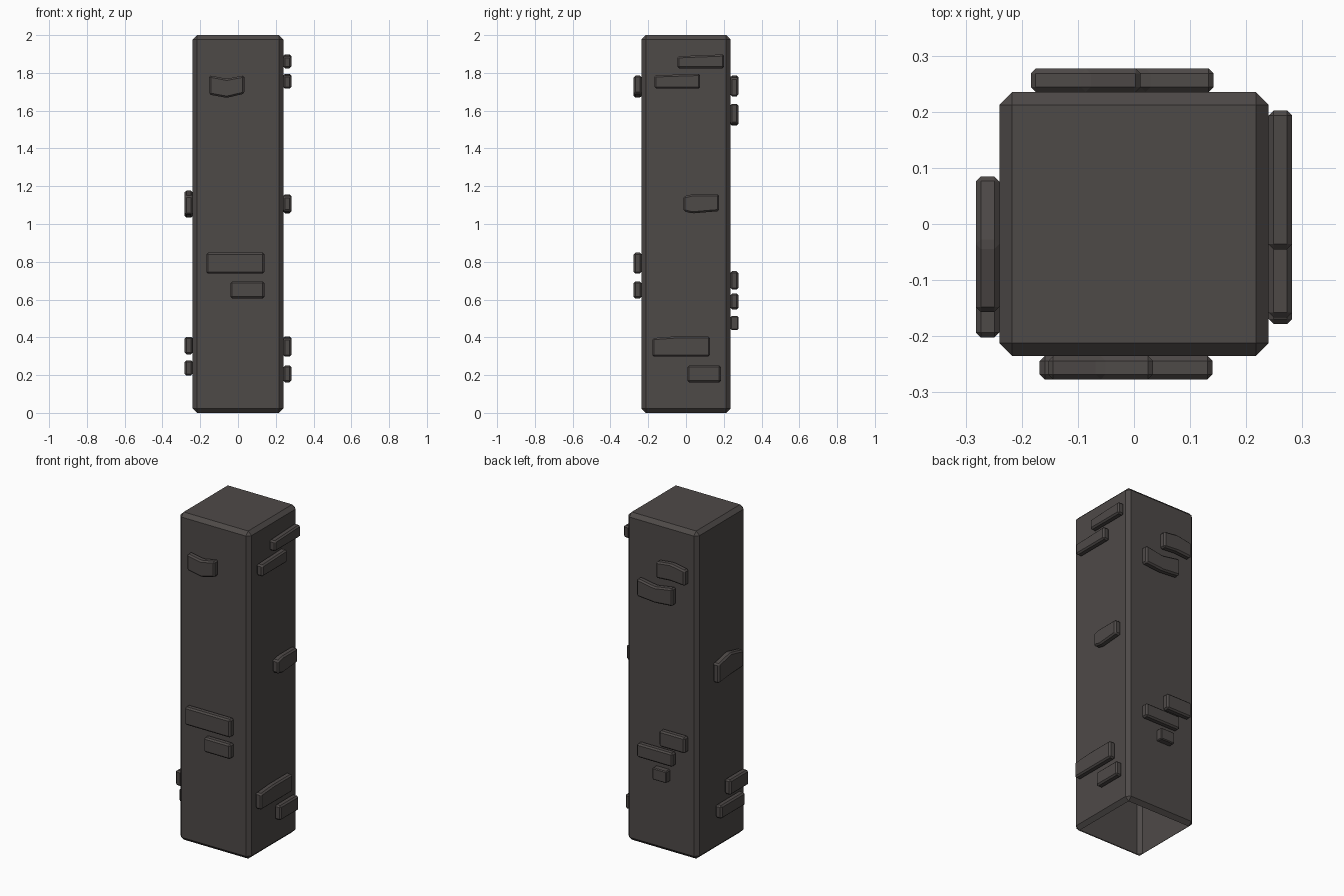
import bpy, bmesh
from mathutils import Vector

if "Cube" in bpy.data.objects:
    bpy.data.objects.remove(bpy.data.objects["Cube"])

stone = bpy.data.materials.new("dark_stone")
stone.diffuse_color = (0.076, 0.067, 0.064, 1)
stone.use_nodes = True
stone.node_tree.nodes["Principled BSDF"].inputs["Base Color"].default_value = stone.diffuse_color

HX, HY, H = 0.24, 0.235, 2.0   # pillar half sizes and height
OUT = 0.042                    # how far the bricks stand out


def finish(bm, name):
    mesh = bpy.data.meshes.new(name)
    bm.to_mesh(mesh)
    bm.free()
    mesh.materials.append(stone)
    obj = bpy.data.objects.new(name, mesh)
    bpy.context.collection.objects.link(obj)
    return obj


def chamfer(bm, width):
    bmesh.ops.recalc_face_normals(bm, faces=bm.faces[:])
    bmesh.ops.bevel(bm, geom=bm.edges[:], offset=width, segments=1,
                    affect='EDGES', clamp_overlap=True)


# Pillar: chamfered box, hollow with an open bottom
bm = bmesh.new()
bmesh.ops.create_cube(bm, size=1)
for v in bm.verts:
    v.co = Vector((v.co.x * 2 * HX, v.co.y * 2 * HY, (v.co.z + 0.5) * H))
chamfer(bm, 0.0225)
bottom = [f for f in bm.faces if f.calc_center_median().z < 1e-4]
bmesh.ops.delete(bm, geom=bottom, context='FACES_ONLY')
finish(bm, "pillar")


# Raised brick: outline in (u, z) on one wall, pushed outward
def brick(name, side, u0, u1, low, high, mid=0.5, bevel=0.009):
    us = (u0, u0 + (u1 - u0) * mid, u1) if len(low) == 3 else (u0, u1)
    outline = list(zip(us, low)) + list(zip(us, high))[::-1]

    def place(u, z, d):
        return {"front": (u, -HY - d, z), "back": (u, HY + d, z),
                "left": (-HX - d, u, z), "right": (HX + d, u, z)}[side]

    bm = bmesh.new()
    inner = [bm.verts.new(place(u, z, 0)) for u, z in outline]
    outer = [bm.verts.new(place(u, z, OUT)) for u, z in outline]
    bm.faces.new(inner)
    bm.faces.new(outer)
    n = len(outline)
    for i in range(n):
        j = (i + 1) % n
        bm.faces.new((inner[i], inner[j], outer[j], outer[i]))
    chamfer(bm, bevel)
    finish(bm, name)


# Bricks per wall: u range, lower heights, upper heights
walls = {
    "front": [
        (-0.153, 0.034, (1.685, 1.668, 1.69), (1.787, 1.769, 1.787)),
        (-0.168, 0.14, (0.738, 0.738), (0.848, 0.848)),
        (-0.04, 0.14, (0.606, 0.606), (0.696, 0.696)),
    ],
    "right": [
        (-0.045, 0.202, (1.824, 1.824), (1.888, 1.898)),
        (-0.167, 0.075, (1.717, 1.717), (1.787, 1.795)),
        (-0.014, 0.175, (1.068, 1.056, 1.068), (1.146, 1.157, 1.157), 0.25),
        (-0.178, 0.127, (0.298, 0.298, 0.298), (0.396, 0.405, 0.405), 0.4),
        (0.008, 0.185, (0.162, 0.162), (0.251, 0.251)),
    ],
    "left": [
        (-0.157, 0.085, (1.05, 1.045, 1.033), (1.15, 1.178, 1.152)),
        (-0.202, -0.026, (0.31, 0.31), (0.402, 0.402)),
        (-0.17, 0.062, (0.198, 0.198), (0.278, 0.278)),
    ],
    "back": [
        (-0.184, 0.012, (1.675, 1.682, 1.675), (1.77, 1.787, 1.775)),
        (-0.1, 0.142, (1.53, 1.52, 1.53), (1.638, 1.618, 1.638)),
        (-0.184, -0.01, (0.653, 0.653), (0.75, 0.75)),
        (-0.1, 0.142, (0.548, 0.548), (0.632, 0.632)),
        (-0.06, 0.035, (0.44, 0.44), (0.512, 0.512), 0.5, 0.005),
    ],
}
for side, bricks in walls.items():
    for i, spec in enumerate(bricks, 1):
        brick(f"{side}_brick_{i}", side, *spec)
